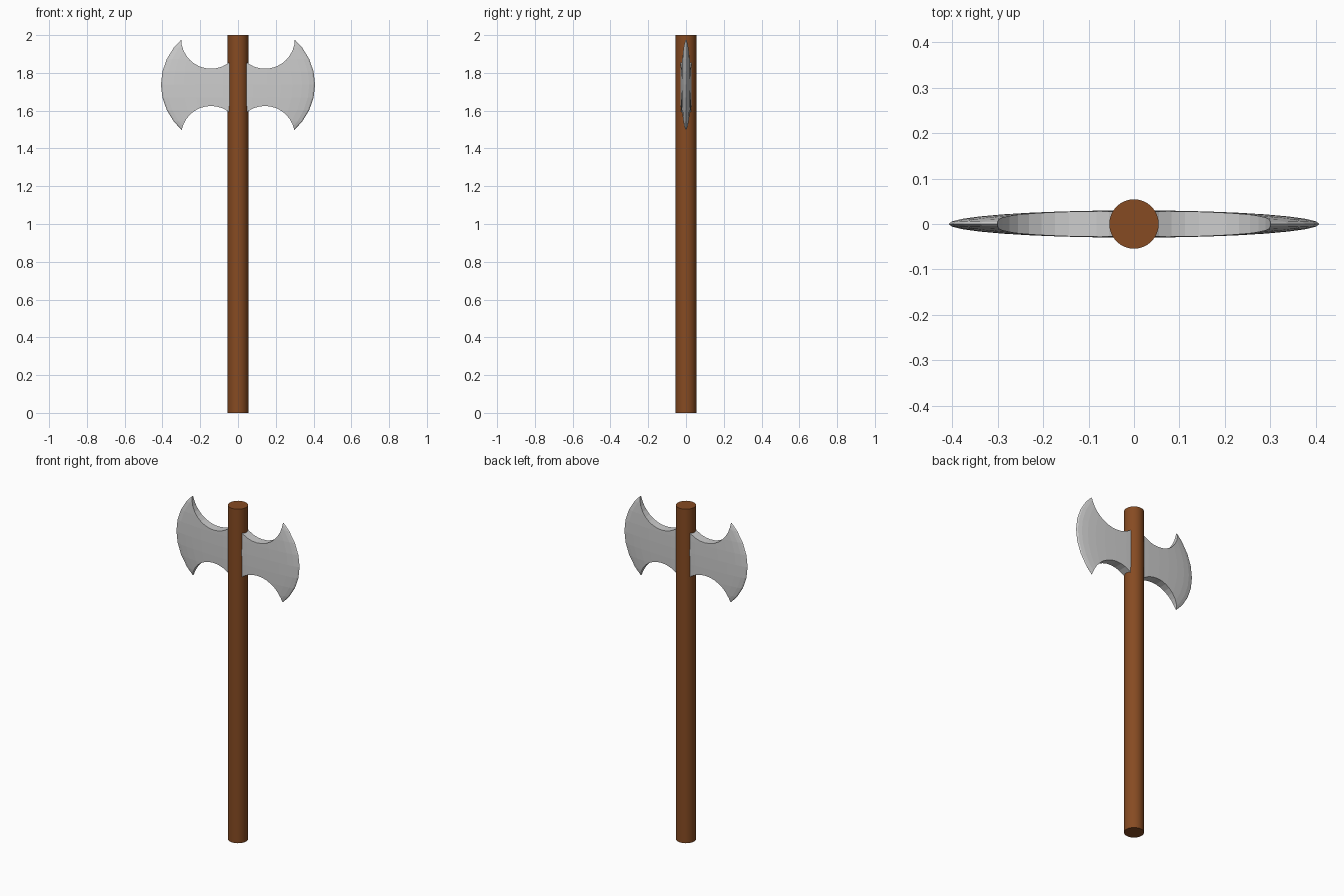
import bpy, math

if "Cube" in bpy.data.objects:
    bpy.data.objects.remove(bpy.data.objects["Cube"])


def material(name, rgb):
    m = bpy.data.materials.new(name)
    m.diffuse_color = (*rgb, 1)
    m.use_nodes = True
    m.node_tree.nodes["Principled BSDF"].inputs["Base Color"].default_value = m.diffuse_color
    return m


wood = material("brown wood", (0.24, 0.07, 0.016))
steel = material("light steel", (0.61, 0.61, 0.61))

# Handle: a plain round pole
bpy.ops.mesh.primitive_cylinder_add(vertices=32, radius=0.0543, depth=2, location=(0, 0, 1))
handle = bpy.context.object
handle.name = "handle"
handle.data.materials.append(wood)
bpy.ops.object.shade_smooth_by_angle(angle=math.radians(30))

# Double blade: a flattened ball, carved below
bpy.ops.mesh.primitive_uv_sphere_add(segments=32, ring_count=16, radius=1, location=(0, 0, 1.738))
blade = bpy.context.object
blade.name = "axe_blades"
blade.scale = (0.408, 0.03, 0.354)
bpy.ops.object.transform_apply(location=False, rotation=False, scale=True)
blade.data.materials.append(steel)


def carve(cutter):
    """Subtract the cutter from the blade and remove it."""
    cutter.hide_render = True
    mod = blade.modifiers.new("carve", 'BOOLEAN')
    mod.operation = 'DIFFERENCE'
    mod.solver = 'EXACT'
    mod.object = cutter
    bpy.context.view_layer.objects.active = blade
    bpy.ops.object.modifier_apply(modifier=mod.name)
    bpy.data.objects.remove(cutter, do_unlink=True)


# Core inside the handle
bpy.ops.mesh.primitive_cube_add(size=1, location=(0, 0, 1.738))
core = bpy.context.object
core.scale = (0.08, 0.3, 1)
carve(core)

# Round notches above and below each blade
for side in (-1, 1):
    for z in (1.98, 1.467):
        bpy.ops.mesh.primitive_cylinder_add(
            vertices=32, radius=0.158, depth=0.4,
            location=(side * 0.143, 0, z), rotation=(math.pi / 2, 0, 0))
        carve(bpy.context.object)

for slot in blade.data.polygons:
    slot.material_index = 0
